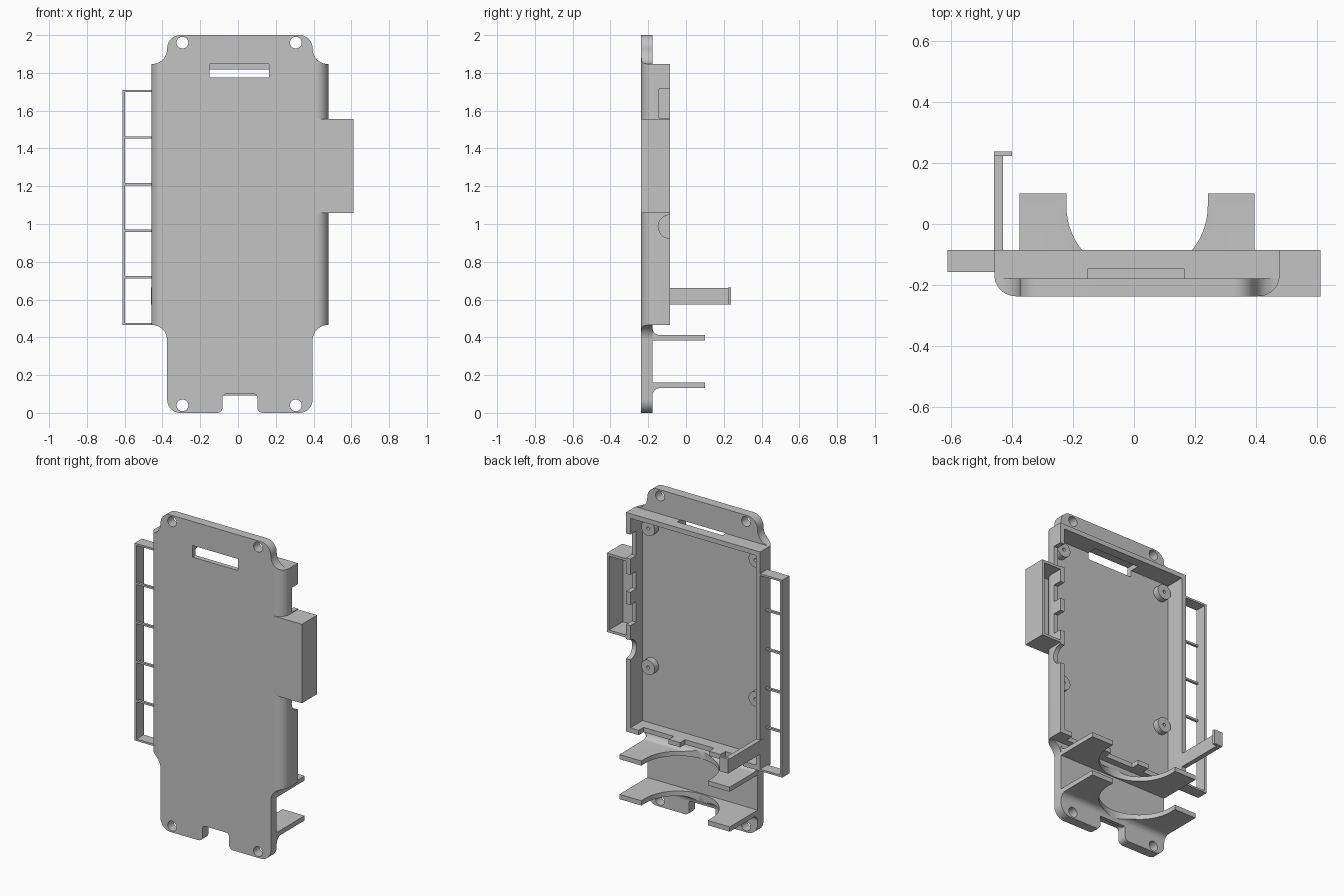
import bpy, bmesh
from math import cos, sin, radians

if "Cube" in bpy.data.objects:
    bpy.data.objects.remove(bpy.data.objects["Cube"])

C = 0.01                       # centre line of the case
FRONT, BACK, RIM = -0.237, -0.178, -0.085
FLOOR = -0.207                 # inner floor of the tray
LOW, HIGH = 0.465, 1.847       # bottom and top of the tray
HALF = 0.468                   # half width of the tray
WALL = 0.03
THIN = 0.016                   # walls of the side pocket

grey = bpy.data.materials.new("plain grey")
grey.use_nodes = True
grey.diffuse_color = (0.55, 0.55, 0.55, 1)
grey.node_tree.nodes["Principled BSDF"].inputs["Base Color"].default_value = (0.55, 0.55, 0.55, 1)


def arc(cx, cy, r, start, end, n=10):
    angles = [radians(start + (end - start) * i / n) for i in range(n + 1)]
    return [(cx + r * cos(a), cy + r * sin(a)) for a in angles]


def mirrored(half):
    """Close a half profile across the centre line."""
    return [(C + u, v) for u, v in half] + [(C - u, v) for u, v in reversed(half)]


def prism(name, points, axis, a, b):
    """Extrude a flat profile from a to b along one axis."""
    place = {"x": lambda p, d: (d, p[0], p[1]),
             "y": lambda p, d: (p[0], d, p[1]),
             "z": lambda p, d: (p[0], p[1], d)}[axis]
    bm = bmesh.new()
    near = [bm.verts.new(place(p, a)) for p in points]
    far = [bm.verts.new(place(p, b)) for p in points]
    bm.faces.new(near)
    bm.faces.new(far[::-1])
    for i in range(len(points)):
        j = (i + 1) % len(points)
        bm.faces.new((near[i], far[i], far[j], near[j]))
    bmesh.ops.recalc_face_normals(bm, faces=bm.faces)
    mesh = bpy.data.meshes.new(name)
    bm.to_mesh(mesh)
    bm.free()
    mesh.materials.append(grey)
    obj = bpy.data.objects.new(name, mesh)
    bpy.context.collection.objects.link(obj)
    return obj


def block(name, x0, x1, y0, y1, z0, z1):
    return prism(name, [(x0, y0), (x1, y0), (x1, y1), (x0, y1)], "z", z0, z1)


def disc(name, x, z, r, y0, y1):
    return prism(name, arc(x, z, r, 0, 348.75, 31), "y", y0, y1)


def activate(obj):
    bpy.ops.object.select_all(action="DESELECT")
    obj.select_set(True)
    bpy.context.view_layer.objects.active = obj


def combine(obj, other, operation="DIFFERENCE"):
    mod = obj.modifiers.new("cut", "BOOLEAN")
    mod.operation, mod.solver, mod.object = operation, "EXACT", other
    activate(obj)
    bpy.ops.object.modifier_apply(modifier=mod.name)
    bpy.data.objects.remove(other)


def smooth(obj):
    activate(obj)
    bpy.ops.object.shade_smooth_by_angle(angle=radians(30))


# Case body: rounded tray section trimmed by the front outline
section = mirrored([(HALF, RIM)] + arc(HALF - 0.07, FRONT + 0.07, 0.07, 0, -90))
outline = mirrored(
    arc(0.072, 0.08, 0.02, 90, 0) + arc(0.122, 0.03, 0.03, 180, 270)
    + arc(0.315, 0.07, 0.07, -90, 0) + arc(0.465, LOW - 0.08, 0.08, 180, 90)
    + [(0.49, LOW), (0.49, HIGH)]
    + arc(0.465, HIGH + 0.08, 0.08, 270, 180) + arc(0.315, 1.93, 0.07, 0, 90))
case = prism("case_body", section, "z", -0.05, 2.05)
combine(case, prism("outline", outline, "y", -0.3, 0), "INTERSECT")

# Thin mounting ends and the open tray
combine(case, block("low_cut", -1, 1, BACK, 0.1, -0.1, LOW))
combine(case, block("high_cut", -1, 1, BACK, 0.1, HIGH, 2.1))
combine(case, block("cavity", C - HALF + WALL, C + HALF - WALL, FLOOR, 0.1,
                    LOW + WALL, HIGH - WALL))

# Strap slot and screw holes
combine(case, block("slot", -0.152, 0.165, -0.3, -0.147, 1.775, HIGH + 0.001))
for x in (C - 0.304, C + 0.296):
    for z in (0.04, 1.96):
        combine(case, disc("hole", x, z, 0.031, -0.3, 0))

# Port openings in the left wall and the lower wall
for z0, z1 in ((1.56, 1.715), (1.35, 1.46), (1.14, 1.27)):
    combine(case, block("side_port", 0.43, 0.5, -0.143, 0, z0, z1))
port = prism("round_port", arc(RIM, 0.986, 0.062, 0, 345, 23), "x", 0.43, 0.55)
combine(case, port)
for x0, x1 in ((0.18, 0.39), (-0.1, 0.1), (-0.34, -0.18)):
    combine(case, block("low_port", x0, x1, -0.135, 0, LOW - 0.02, LOW + WALL + 0.01))
smooth(case)

# Board standoffs with pilot holes
for x in (C - 0.377, C + 0.372):
    for z in (0.863, 1.74):
        peg = disc("standoff", x, z, 0.047, FLOOR - 0.01, -0.167)
        combine(peg, disc("pilot", x, z, 0.01, FLOOR + 0.005, 0))
        smooth(peg)

# Side pocket, open at the back
block("pocket_floor", 0.41, 0.612, FRONT, FRONT + THIN, 1.057, 1.555)
block("pocket_outer_wall", 0.612 - THIN, 0.612, FRONT + 0.01, RIM, 1.057, 1.555)
for z in (1.057, 1.555 - THIN):
    block("pocket_end_wall", 0.45, 0.605, FRONT + 0.01, RIM, z, z + THIN)

# Cable rail with thin rungs
block("rail_bar", -0.612, -0.598, -0.157, RIM, LOW, 1.71)
for i in range(6):
    z = LOW + i * (1.71 - LOW - 0.012) / 5
    back = RIM if i in (0, 5) else -0.142
    block("rail_rung", -0.605, -0.45, -0.157, back, z, z + 0.012)

# Retaining clip
block("clip_arm", -0.46, -0.43, -0.12, 0.238, 0.573, 0.66)
block("clip_tip", -0.46, -0.40, 0.223, 0.238, 0.573, 0.665)

# Two cradle shelves, filleted into the plate and scooped out
for name, mid, inner, outer, way in (("upper_cradle", 0.4, 0.383, 0.412, 1),
                                     ("lower_cradle", 0.15, 0.161, 0.131, -1)):
    fillet = arc(BACK + 0.04, outer + way * 0.04, 0.04, -90 * way, -180 * way, 8)
    side = [(-0.2, inner), (0.1, inner), (0.1, outer)] + fillet
    side.append((-0.2, outer + way * 0.04))
    shelf = prism(name, side, "x", C - 0.385, C + 0.385)
    scoop = arc(C, 0.06, 0.232, 180, 360, 32) + [(C + 0.232, 0.2), (C - 0.232, 0.2)]
    combine(shelf, prism("scoop", scoop, "z", mid - 0.1, mid + 0.1))
    smooth(shelf)
